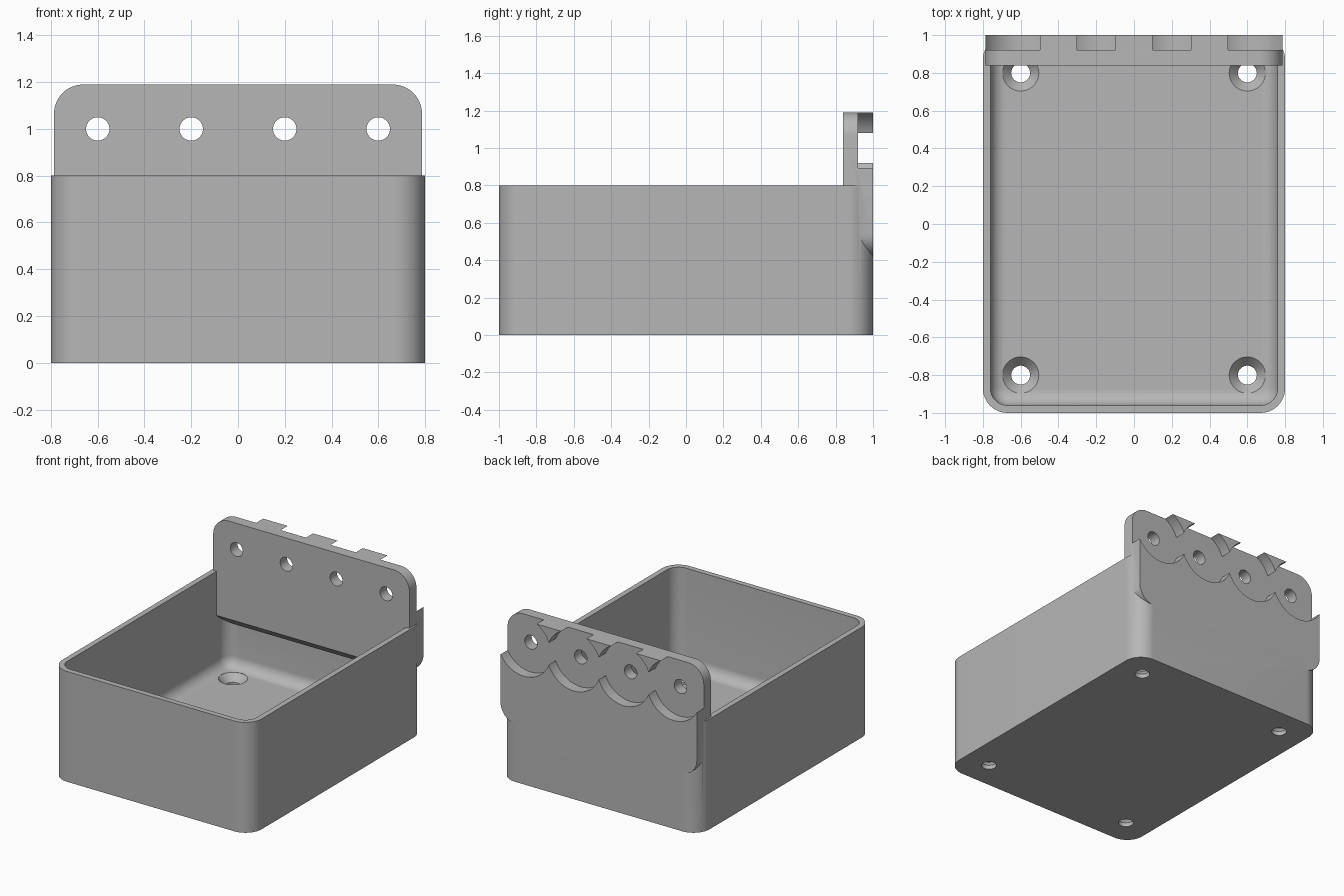
import bpy
import bmesh
from math import sin, cos, pi, radians
from mathutils import Vector

cube = bpy.data.objects.get("Cube")
if cube:
    bpy.data.objects.remove(cube, do_unlink=True)

grey = bpy.data.materials.new("plain grey")
grey.use_nodes = True
colour = (0.47, 0.47, 0.47, 1)
grey.diffuse_color = colour
grey.node_tree.nodes["Principled BSDF"].inputs["Base Color"].default_value = colour


def rounded_rect(hw, hh, r, steps=12):
    """Outline of a rounded rectangle about the origin, counter-clockwise."""
    pts = []
    for k, (sx, sy) in enumerate([(1, 1), (-1, 1), (-1, -1), (1, -1)]):
        for i in range(steps + 1):
            a = (k + i / steps) * pi / 2
            pts.append((sx * (hw - r) + r * cos(a), sy * (hh - r) + r * sin(a)))
    return pts


def circle(x, y, r, n=48):
    return [(x + r * cos(2 * pi * i / n), y + r * sin(2 * pi * i / n)) for i in range(n)]


def loft(name, rings):
    """Closed solid through rings that have equal point counts."""
    bm = bmesh.new()
    rows = [[bm.verts.new(p) for p in ring] for ring in rings]
    n = len(rows[0])
    for low, high in zip(rows, rows[1:]):
        for i in range(n):
            j = (i + 1) % n
            bm.faces.new((low[i], low[j], high[j], high[i]))
    bm.faces.new(rows[0][::-1])
    bm.faces.new(rows[-1])
    bmesh.ops.recalc_face_normals(bm, faces=bm.faces)
    mesh = bpy.data.meshes.new(name)
    bm.to_mesh(mesh)
    bm.free()
    mesh.materials.append(grey)
    obj = bpy.data.objects.new(name, mesh)
    bpy.context.collection.objects.link(obj)
    return obj


def up(outline, z):
    return [Vector((x, y, z)) for x, y in outline]


def along_y(outline, y, z0=0):
    return [Vector((x, y, z + z0)) for x, z in outline]


def combine(target, tool, operation):
    mod = target.modifiers.new("join", 'BOOLEAN')
    mod.operation, mod.solver, mod.object = operation, 'EXACT', tool
    bpy.context.view_layer.objects.active = target
    bpy.ops.object.modifier_apply(modifier=mod.name)
    bpy.data.objects.remove(tool, do_unlink=True)


HOLES_X = (-0.6, -0.2, 0.2, 0.6)
PLATE_FRONT, BACK, RECESS = 0.84, 1.0, 0.92

# Open bin with rounded corners
outer = rounded_rect(0.8, 1.0, 0.13)
bin_body = loft("storage_bin", [up(outer, 0), up(outer, 0.8)])

# Cavity with a filleted floor
wall, floor, fillet = 0.04, 0.08, 0.08
rings = []
for i in range(9):
    a = i / 8 * pi / 2
    inset = fillet * (1 - sin(a))
    rings.append(up(rounded_rect(0.76 - inset, 0.96 - inset, 0.09 - inset),
                    floor + fillet * (1 - cos(a))))
rings.append(up(rounded_rect(0.76, 0.96, 0.09), 1.0))
combine(bin_body, loft("cavity", rings), 'DIFFERENCE')

# Hanging plate, with its inner lower edge bevelled
low, high = 0.42, 1.19
mid = (low + high) / 2
shape = rounded_rect(0.787, (high - low) / 2, 0.125)
plate = loft("hanging_plate", [along_y(shape, PLATE_FRONT, mid), along_y(shape, BACK, mid)])
wedge = [(0.80, 0.52), (0.80, 0.38), (0.94, 0.38)]
combine(plate, loft("edge_cutter", [[Vector((x, y, z)) for y, z in wedge] for x in (-1, 1)]),
        'DIFFERENCE')
combine(bin_body, plate, 'UNION')

# Round recesses in the back and holes through the plate
for x in HOLES_X:
    for radius, start, sides in ((0.2155, RECESS, 96), (0.05, 0.7, 40)):
        ring = circle(x, 1.0, radius, sides)
        combine(bin_body, loft("round_cutter", [along_y(ring, start), along_y(ring, 1.2)]),
                'DIFFERENCE')

# Countersunk screw holes in the floor
for x in (-0.6, 0.6):
    for y in (-0.8, 0.8):
        steps = ((0.05, -0.1), (0.05, 0.03), (0.096, floor), (0.096, 0.2))
        combine(bin_body, loft("screw_cutter", [up(circle(x, y, r), z) for r, z in steps]),
                'DIFFERENCE')

# Smooth curves, sharp edges
bpy.ops.object.select_all(action='DESELECT')
bin_body.select_set(True)
bpy.context.view_layer.objects.active = bin_body
bpy.ops.object.shade_smooth_by_angle(angle=radians(30))
